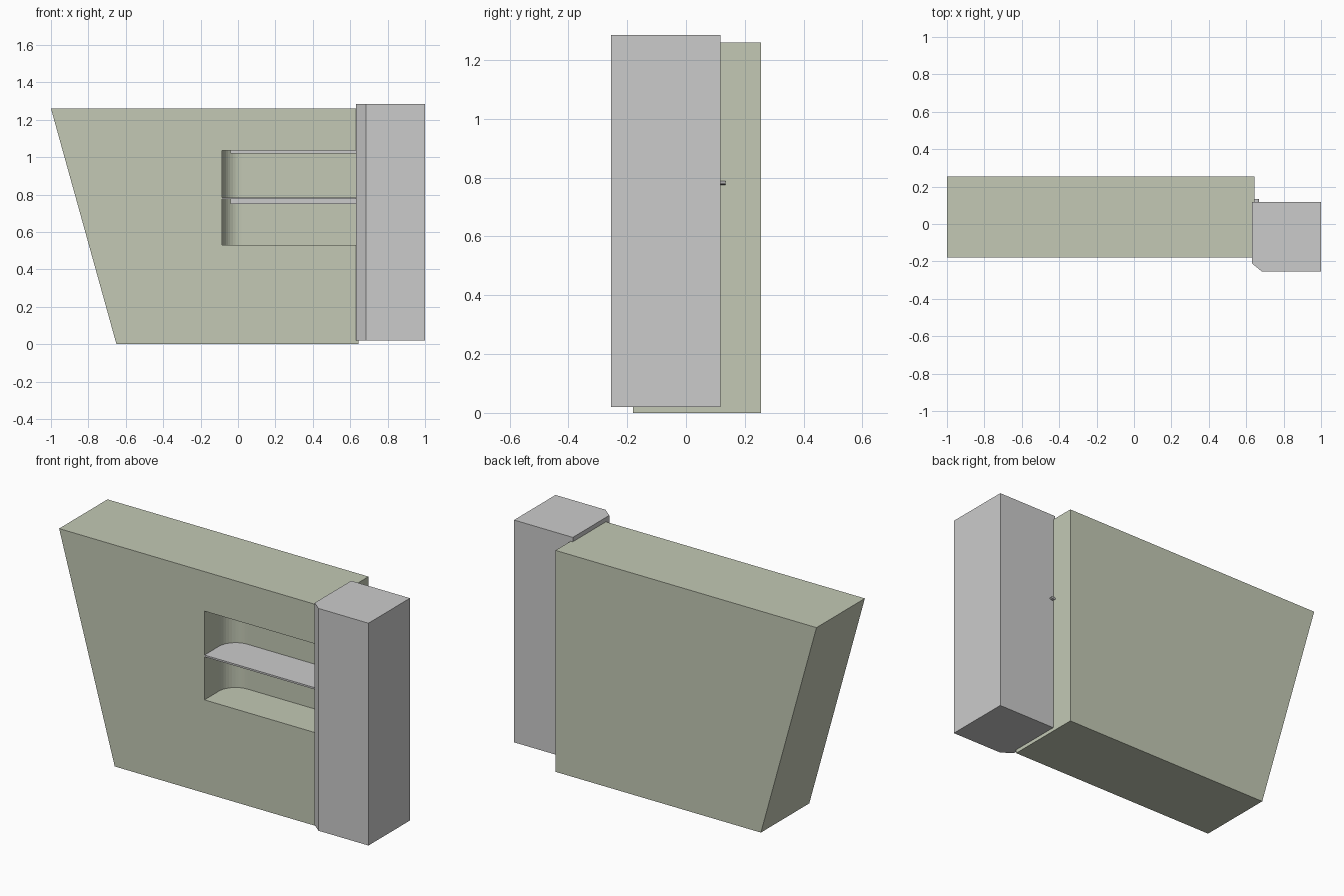
import bpy, bmesh
from math import cos, sin, pi
from mathutils import Vector

if "Cube" in bpy.data.objects:
    bpy.data.objects.remove(bpy.data.objects["Cube"])


def prism(name, points, direction):
    """Extrude a closed planar outline along a direction."""
    bm = bmesh.new()
    face = bm.faces.new([bm.verts.new(p) for p in points])
    ext = bmesh.ops.extrude_face_region(bm, geom=[face])
    moved = [v for v in ext["geom"] if isinstance(v, bmesh.types.BMVert)]
    bmesh.ops.translate(bm, verts=moved, vec=Vector(direction))
    bmesh.ops.recalc_face_normals(bm, faces=bm.faces)
    mesh = bpy.data.meshes.new(name)
    bm.to_mesh(mesh)
    bm.free()
    obj = bpy.data.objects.new(name, mesh)
    bpy.context.collection.objects.link(obj)
    return obj


def box(name, lo, hi):
    outline = [(lo[0], lo[1], lo[2]), (hi[0], lo[1], lo[2]),
               (hi[0], hi[1], lo[2]), (lo[0], hi[1], lo[2])]
    return prism(name, outline, (0, 0, hi[2] - lo[2]))


def niche_outline(front, right, z, left=-0.085, back=0.055, r=0.105, steps=10):
    """Plan of the niche: rectangle with a rounded back left corner."""
    arc = [(left + r - r * cos(pi / 2 * i / steps),
            back - r + r * sin(pi / 2 * i / steps), z) for i in range(steps + 1)]
    return [(left, front, z)] + arc + [(right, back, z), (right, front, z)]


# Slanted wall with a recessed niche
wall = prism("wall", [(-1, -0.18, 1.26), (0.643, -0.18, 1.26),
                      (0.643, -0.18, 0), (-0.65, -0.18, 0)], (0, 0.435, 0))
cutter = prism("niche_cutter", niche_outline(-0.3, 0.75, 0.53), (0, 0, 0.505))
cutter.hide_render = True
mod = wall.modifiers.new("niche", "BOOLEAN")
mod.operation = "DIFFERENCE"
mod.solver = "EXACT"
mod.object = cutter
bpy.context.view_layer.objects.active = wall
bpy.ops.object.modifier_apply(modifier=mod.name)
bpy.data.objects.remove(cutter)

paint = bpy.data.materials.new("pale_green")
paint.diffuse_color = (0.546, 0.584, 0.462, 1)
paint.use_nodes = True
paint.node_tree.nodes["Principled BSDF"].inputs["Base Color"].default_value = paint.diffuse_color
wall.data.materials.clear()
wall.data.materials.append(paint)

# Shelf following the niche outline
prism("shelf", niche_outline(-0.18, 0.64, 0.775), (0, 0, 0.01))

# Light strips under the shelf and the niche ceiling
for name, bottom, top in (("shelf_strip", 0.75, 0.775), ("ceiling_strip", 1.02, 1.035)):
    box(name, (-0.04, -0.06, bottom), (0.64, -0.03, top))

# Column with a chamfered front left edge
prism("column", [(0.63, 0.118, 0.02), (0.63, -0.21, 0.02), (0.685, -0.255, 0.02),
                 (1, -0.255, 0.02), (1, 0.118, 0.02)], (0, 0, 1.265))

# Small flattened knob on the back of the column
prism("knob", [(0.653 + 0.015 * cos(2 * pi * i / 12), 0.11,
                0.782 + 0.006 * sin(2 * pi * i / 12)) for i in range(12)], (0, 0.024, 0))
